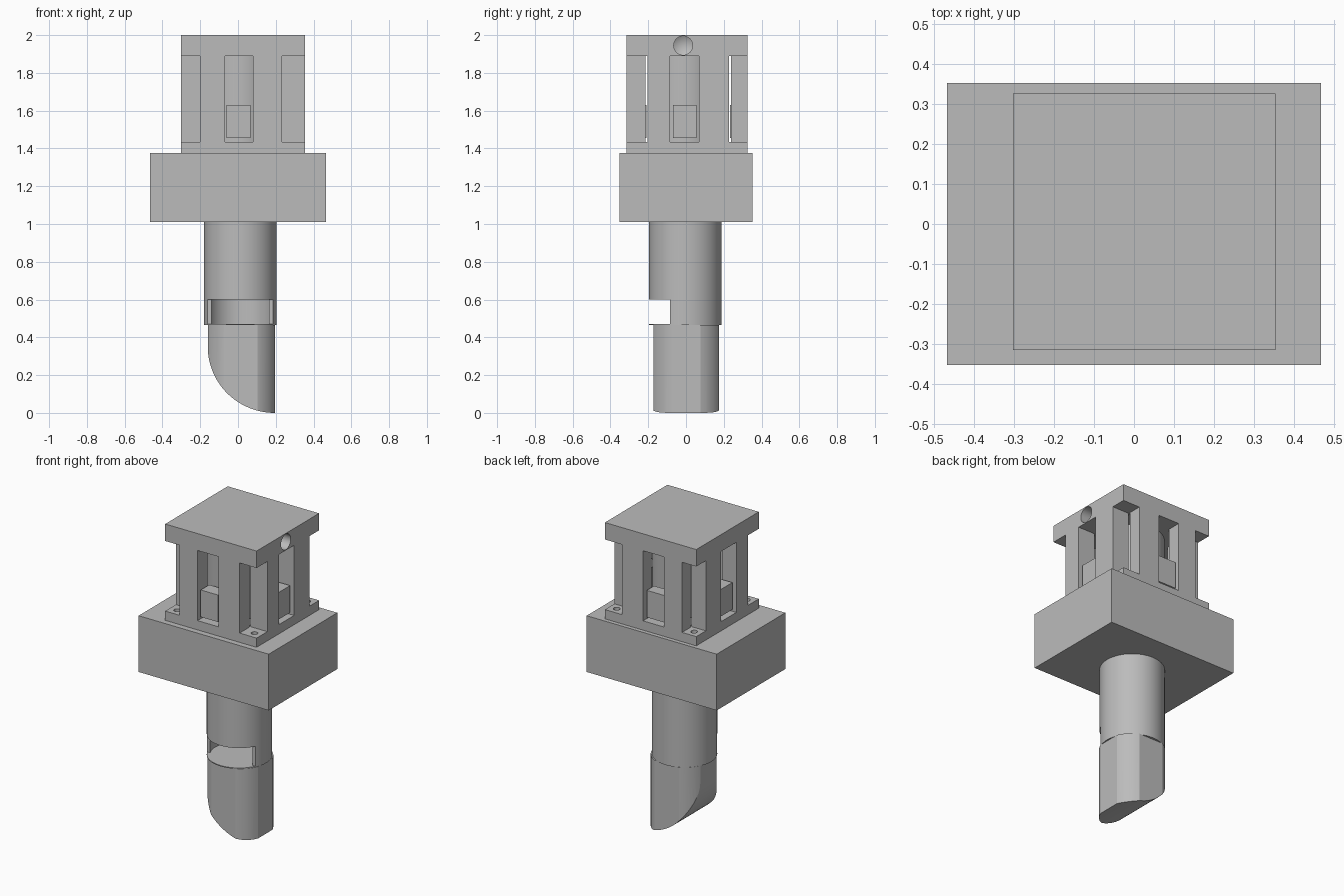
import bpy, bmesh, math
from mathutils import Vector

cube = bpy.data.objects.get("Cube")
if cube:
    bpy.data.objects.remove(cube, do_unlink=True)

grey = bpy.data.materials.new("plain_grey")
grey.use_nodes = True
grey.diffuse_color = (0.5, 0.5, 0.5, 1)
grey.node_tree.nodes["Principled BSDF"].inputs["Base Color"].default_value = (0.5, 0.5, 0.5, 1)


def make(name, bm):
    bmesh.ops.recalc_face_normals(bm, faces=bm.faces)
    mesh = bpy.data.meshes.new(name)
    bm.to_mesh(mesh)
    bm.free()
    mesh.materials.append(grey)
    ob = bpy.data.objects.new(name, mesh)
    bpy.context.collection.objects.link(ob)
    return ob


def box(name, xs, ys, zs):
    bm = bmesh.new()
    bmesh.ops.create_cube(bm, size=1)
    lo, hi = Vector((xs[0], ys[0], zs[0])), Vector((xs[1], ys[1], zs[1]))
    for v in bm.verts:
        v.co = (lo + hi) / 2 + v.co * (hi - lo)
    return make(name, bm)


def cylinder(name, x, y, z0, z1, r, sides=64):
    bm = bmesh.new()
    bmesh.ops.create_cone(bm, cap_ends=True, segments=sides, radius1=r, radius2=r, depth=z1 - z0)
    bmesh.ops.translate(bm, verts=bm.verts, vec=(x, y, (z0 + z1) / 2))
    return make(name, bm)


def activate(ob):
    bpy.ops.object.select_all(action='DESELECT')
    ob.select_set(True)
    bpy.context.view_layer.objects.active = ob


def boolean(ob, cutter, op='DIFFERENCE'):
    mod = ob.modifiers.new("cut", 'BOOLEAN')
    mod.operation, mod.solver, mod.object = op, 'EXACT', cutter
    activate(ob)
    bpy.ops.object.modifier_apply(modifier=mod.name)
    bpy.data.objects.remove(cutter, do_unlink=True)


def smooth(ob):
    activate(ob)
    bpy.ops.object.shade_smooth_by_angle(angle=math.radians(25))


# Main block
box("main_block", (-0.467, 0.467), (-0.352, 0.352), (1.01, 1.375))

# Housing: flange, cap and the piers between them
X, Y = (-0.302, 0.354), (-0.315, 0.326)      # outer faces
NX, NY = (-0.2, 0.232), (-0.205, 0.228)      # corner notch edges
WX, WY = (-0.07, 0.08), (-0.085, 0.07)       # window edges
IX, IY = (-0.2, 0.232), (-0.215, 0.238)      # inner wall faces
LOW, HIGH = 1.435, 1.89

flange = box("housing_flange", X, Y, (1.375, LOW))
for sx, px in ((1, X[0]), (-1, X[1])):
    for sy, py in ((1, Y[0]), (-1, Y[1])):
        boolean(flange, cylinder("hole", px + sx * 0.05, py + sy * 0.05, 1.385, 1.5, 0.02, 24))
smooth(flange)

cap = box("housing_cap", X, Y, (HIGH, 2.0))
# Drilled side hole with a conical end
bm = bmesh.new()
for r1, r2, depth, x in ((0.05, 0.05, 0.2, 0.354), (0.05, 0, 0.03, 0.239)):
    made = bmesh.ops.create_cone(bm, cap_ends=False, segments=32, radius1=r1, radius2=r2, depth=depth)
    for v in made["verts"]:
        v.co = (x - v.co.z, v.co.x - 0.015, v.co.y + 1.945) if r2 == 0 else (x + v.co.z, v.co.x - 0.015, v.co.y + 1.945)
bmesh.ops.remove_doubles(bm, verts=bm.verts, dist=0.0005)
bmesh.ops.holes_fill(bm, edges=bm.edges, sides=40)
boolean(cap, make("side_drill", bm))
smooth(cap)

for i, side in enumerate(("front", "back")):
    ys = (Y[i], IY[i]) if i == 0 else (IY[i], Y[i])
    box(side + "_pier_right", (NX[0], WX[0]), ys, (LOW, HIGH))
    box(side + "_pier_left", (WX[1], NX[1]), ys, (LOW, HIGH))
    inset = 0.018 if i == 0 else -0.018
    box(side + "_window_block", (-0.06, 0.066), sorted((Y[i] + inset, IY[i] + inset / 3)), (1.455, 1.63))
for i, side in enumerate(("right", "left")):
    xs = (X[i], IX[i]) if i == 0 else (IX[i], X[i])
    box(side + "_pier_front", xs, (NY[0], WY[0]), (LOW, HIGH))
    box(side + "_pier_back", xs, (WY[1], NY[1]), (LOW, HIGH))
    inset = 0.018 if i == 0 else -0.018
    box(side + "_window_block", sorted((X[i] + inset, IX[i] + inset / 3)), (-0.07, 0.055), (1.455, 1.63))

# Core inside the housing
CX, CY = 0.012, -0.003
smooth(cylinder("housing_core", CX, CY, LOW, HIGH, 0.19))

# Lower tube, hollow near its end, with a slot open to the front
tube = cylinder("lower_tube", CX, CY, 0.465, 1.01, 0.192)
boolean(tube, cylinder("bore", CX, CY, 0.471, 0.8, 0.173))
boolean(tube, box("slot", (-0.3, 0.3), (-0.3, -0.085), (0.471, 0.6)))
smooth(tube)

# Latch tip: flat-sided rod with a curved wedge end
bm = bmesh.new()
steps = 32
arc = [math.pi / 2 * i / steps for i in range(steps + 1)]
outline = [(0.195 - 0.355 * math.sin(t), 0.35 * (1 - math.cos(t))) for t in arc]
outline += [(-0.16, 0.466), (0.195, 0.466)]
face = bm.faces.new([bm.verts.new((x, -0.172, z)) for x, z in outline])
ext = bmesh.ops.extrude_face_region(bm, geom=[face])
bmesh.ops.translate(bm, vec=(0, 0.346, 0),
                    verts=[g for g in ext["geom"] if isinstance(g, bmesh.types.BMVert)])
tip = make("latch_tip", bm)
boolean(tip, cylinder("round_limit", 0.016, 0.001, -0.1, 0.6, 0.194), 'INTERSECT')
smooth(tip)
